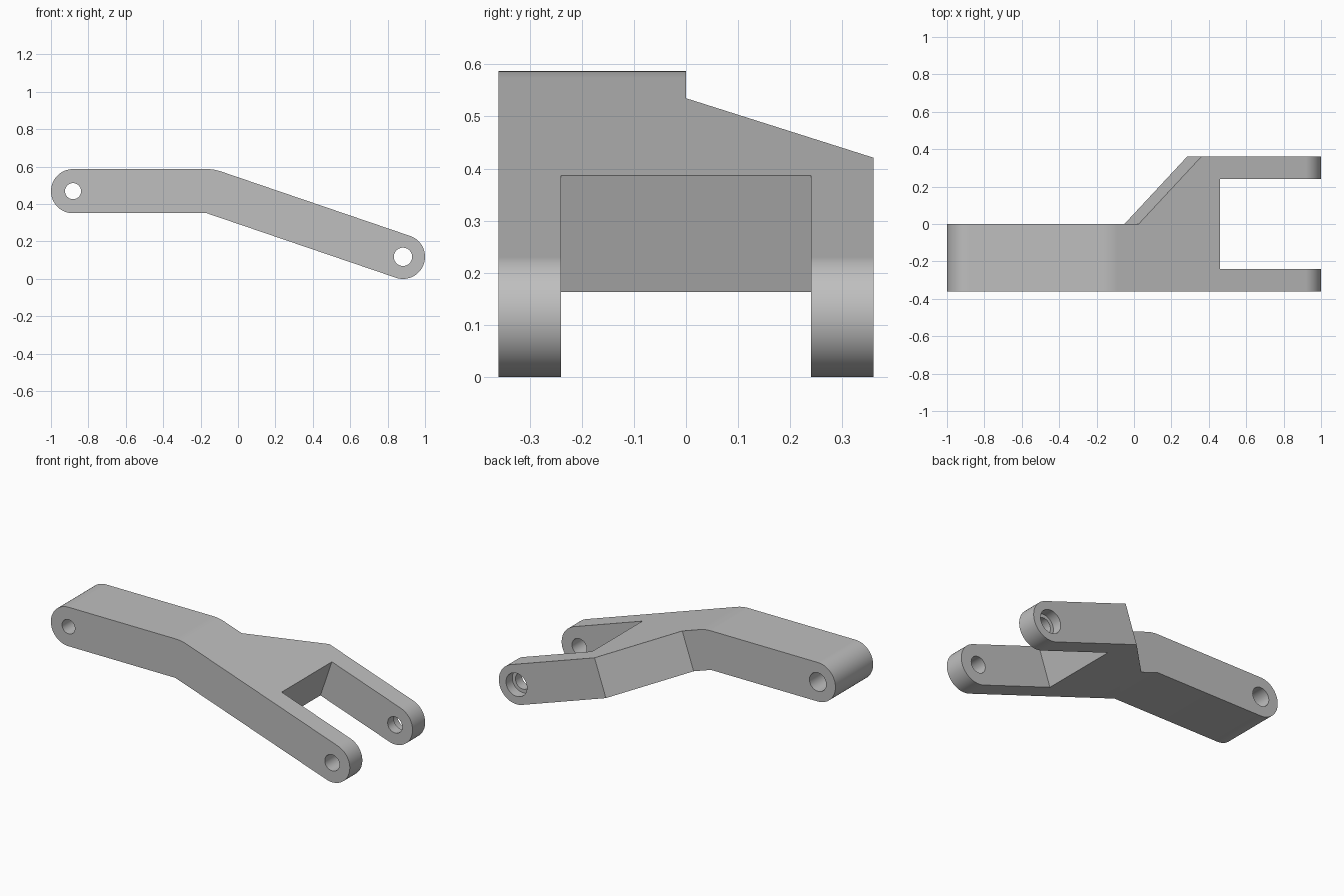
import bpy, bmesh
from math import sin, cos, tan, atan, pi
from mathutils import Vector

if "Cube" in bpy.data.objects:
    bpy.data.objects.remove(bpy.data.objects["Cube"])

R = 0.118                      # half thickness of the arm
HALF = 0.36                    # half width
SLOPE = atan(0.341)            # downward slope of the fork half
REAR = (-0.882, 0.469)         # rear pivot, x and z
FORK = (0.882, 0.118)          # fork pivot, x and z
UP = Vector((sin(SLOPE), 0, cos(SLOPE)))   # normal of the sloping top

grey = bpy.data.materials.new("satin_grey")
grey.use_nodes = True
grey.diffuse_color = (0.52, 0.52, 0.52, 1)
grey.node_tree.nodes["Principled BSDF"].inputs["Base Color"].default_value = (0.52, 0.52, 0.52, 1)


def prism(name, points, sweep):
    """Extrude a flat polygon along a vector."""
    bm = bmesh.new()
    face = bm.faces.new([bm.verts.new(p) for p in points])
    moved = bmesh.ops.extrude_face_region(bm, geom=[face])["geom"]
    bmesh.ops.translate(bm, vec=sweep, verts=[v for v in moved if isinstance(v, bmesh.types.BMVert)])
    bmesh.ops.recalc_face_normals(bm, faces=bm.faces)
    mesh = bpy.data.meshes.new(name)
    bm.to_mesh(mesh)
    bm.free()
    mesh.materials.append(grey)
    ob = bpy.data.objects.new(name, mesh)
    bpy.context.collection.objects.link(ob)
    return ob


def arc(center, radius, start, end, steps):
    """Points in the xz plane, angles measured from +x towards +z."""
    angles = [start + (end - start) * i / steps for i in range(steps + 1)]
    return [(center[0] + radius * cos(a), center[1] + radius * sin(a)) for a in angles]


def at_y(points, y):
    return [(x, y, z) for x, z in points]


def bore(name, center, radius, y0, y1):
    ring = arc(center, radius, 0, 2 * pi, 48)[:-1]
    return prism(name, at_y(ring, y0), (0, y1 - y0, 0))


def slope_cutter(name, outline):
    """Cut square to the sloping top, from an outline drawn on that top."""
    points = [Vector((x, y, 0.535 - tan(SLOPE) * (x - 0.025))) + UP * 0.4 for x, y in outline]
    return prism(name, points, -UP * 1.6)


# Side profile: rear round, outer bend, fork round, sharp inner bend
low_z = REAR[1] - R
bend_x = FORK[0] - R * sin(SLOPE) - (low_z - FORK[1] + R * cos(SLOPE)) / tan(SLOPE)
bend = (bend_x, low_z)
profile = arc(REAR, R, 1.5 * pi, 0.5 * pi, 32)
profile += arc(bend, 2 * R, pi / 2, pi / 2 - SLOPE, 8)
profile += arc(FORK, R, pi / 2 - SLOPE, -pi / 2 - SLOPE, 32)
profile.append(bend)
arm = prism("forked_link_arm", at_y(profile, -HALF), (0, 2 * HALF, 0))

# Side relief, fork slot, pivot holes and counterbores
cutters = [
    slope_cutter("side_relief", [(-1.8, 0), (0.025, 0), (0.453, 0.46), (-1.8, 0.46)]),
    slope_cutter("fork_slot", [(0.46, -0.24), (1.6, -0.24), (1.6, 0.24), (0.46, 0.24)]),
    bore("rear_hole", REAR, 0.043, -0.5, 0.5),
    bore("rear_counterbore", REAR, 0.056, -0.24, 0.5),
    bore("fork_hole", FORK, 0.049, -0.5, 0.5),
    bore("fork_counterbore", FORK, 0.07, 0.3, 0.5),
]
bpy.context.view_layer.objects.active = arm
for cutter in cutters:
    cutter.hide_render = True
    mod = arm.modifiers.new(cutter.name, "BOOLEAN")
    mod.operation = "DIFFERENCE"
    mod.solver = "EXACT"
    mod.object = cutter
    bpy.ops.object.modifier_apply(modifier=mod.name)
    bpy.data.objects.remove(cutter)

# Smooth rounds with crisp edges and clean flats
bpy.ops.object.select_all(action="DESELECT")
arm.select_set(True)
bpy.ops.object.shade_smooth_by_angle(angle=0.5)
weighted = arm.modifiers.new("clean_flats", "WEIGHTED_NORMAL")
weighted.keep_sharp = True
